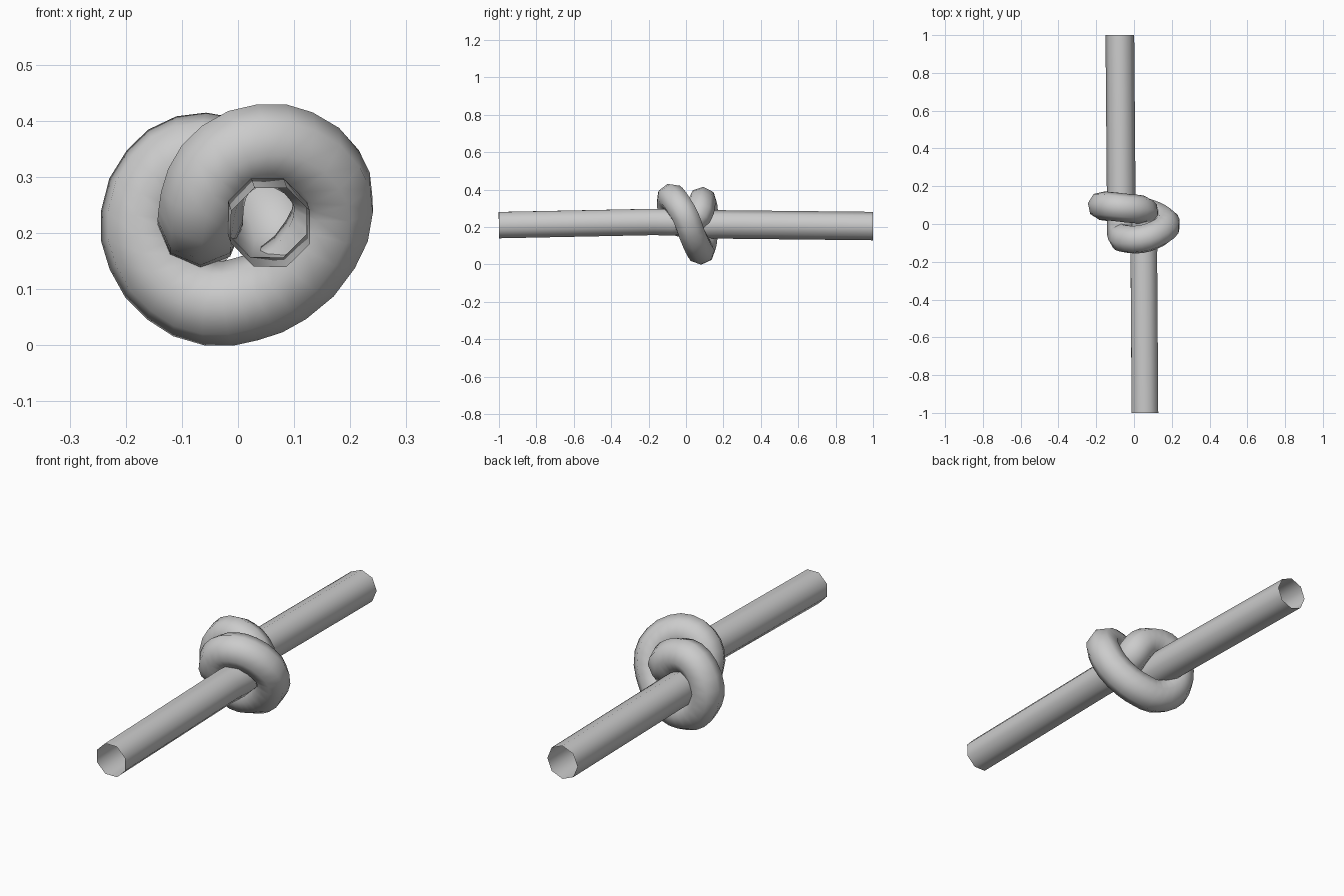
import bpy

# Centreline of an overhand knot: back rod, front arch, under loop, back arch, front rod
path = [
    (-0.075, 1.0, 0.205), (-0.068, 0.17, 0.214), (-0.067, 0.0, 0.218),
    (-0.066, -0.055, 0.238), (-0.055, -0.075, 0.288), (-0.02, -0.082, 0.333),
    (0.04, -0.080, 0.356), (0.10, -0.062, 0.347), (0.155, -0.030, 0.302),
    (0.170, 0.0, 0.25), (0.147, 0.025, 0.18), (0.08, 0.055, 0.11),
    (0.015, 0.072, 0.082), (-0.05, 0.080, 0.075), (-0.115, 0.089, 0.105),
    (-0.160, 0.095, 0.165), (-0.170, 0.097, 0.23), (-0.14, 0.095, 0.30),
    (-0.09, 0.090, 0.335), (-0.03, 0.083, 0.333), (0.025, 0.078, 0.305),
    (0.055, 0.066, 0.262), (0.056, 0.025, 0.236), (0.052, -0.17, 0.227),
    (0.058, -1.0, 0.210),
]

# Open-ended eight-sided tube swept along the centreline
curve = bpy.data.curves.new("knot_path", 'CURVE')
curve.dimensions = '3D'
curve.resolution_u = 2
curve.bevel_depth = 0.076
curve.bevel_resolution = 2
curve.use_fill_caps = False
curve.twist_mode = 'MINIMUM'
spline = curve.splines.new('BEZIER')
spline.bezier_points.add(len(path) - 1)
for i, (point, co) in enumerate(zip(spline.bezier_points, path)):
    point.co = co
    rod_end = i in (0, 1, len(path) - 2, len(path) - 1)
    point.handle_left_type = point.handle_right_type = 'VECTOR' if rod_end else 'AUTO'

knot = bpy.data.objects.new("knotted_rope", curve)
bpy.context.collection.objects.link(knot)

# Turn the sweep into a smooth mesh
bpy.context.view_layer.objects.active = knot
knot.select_set(True)
bpy.ops.object.convert(target='MESH')
bpy.ops.object.shade_smooth()
